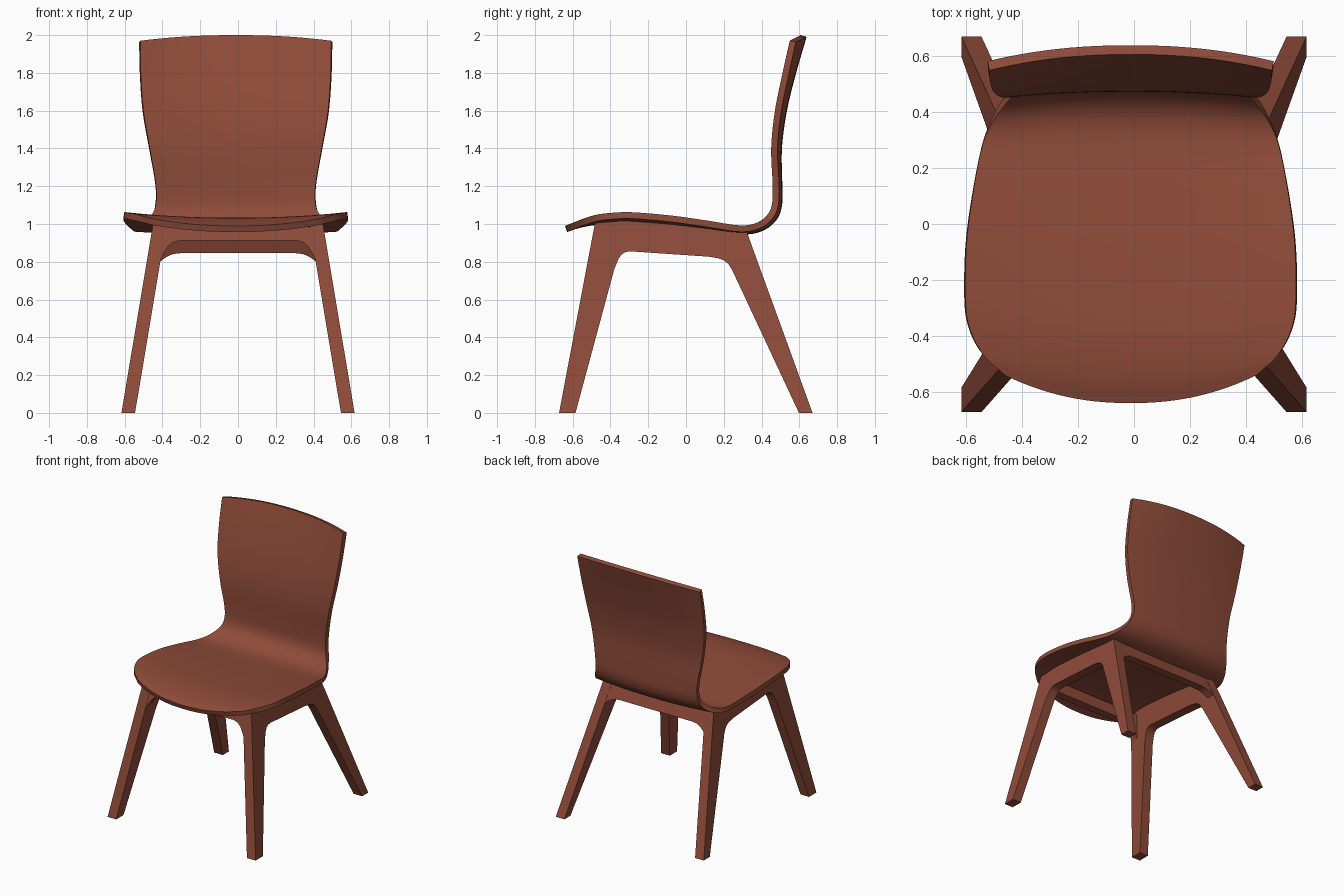
import bpy, bmesh, math
from mathutils import Vector

if "Cube" in bpy.data.objects:
    bpy.data.objects.remove(bpy.data.objects["Cube"])

wood = bpy.data.materials.new("reddish brown wood")
wood.diffuse_color = (0.275, 0.071, 0.041, 1)
wood.use_nodes = True
wood.node_tree.nodes["Principled BSDF"].inputs["Base Color"].default_value = wood.diffuse_color


def make_object(name, verts, faces):
    mesh = bpy.data.meshes.new(name)
    mesh.from_pydata(verts, [], faces)
    mesh.materials.append(wood)
    obj = bpy.data.objects.new(name, mesh)
    bpy.context.collection.objects.link(obj)
    return obj


def finish(obj, angle=30):
    """Apply modifiers and smooth everything but the sharp edges."""
    bpy.ops.object.select_all(action='DESELECT')
    obj.select_set(True)
    bpy.context.view_layer.objects.active = obj
    for m in list(obj.modifiers):
        bpy.ops.object.modifier_apply(modifier=m.name)
    bpy.ops.object.shade_smooth_by_angle(angle=math.radians(angle))


def prism(name, profile, near, far):
    """Extrude a 2D profile between two mapped planes."""
    n = len(profile)
    verts = [near(*p) for p in profile] + [far(*p) for p in profile]
    faces = [list(range(n)), list(range(2 * n - 1, n - 1, -1))]
    faces += [[i, i + n, (i + 1) % n + n, (i + 1) % n] for i in range(n)]
    obj = make_object(name, verts, faces)
    bm = bmesh.new()
    bm.from_mesh(obj.data)
    bmesh.ops.recalc_face_normals(bm, faces=bm.faces)
    bm.to_mesh(obj.data)
    bm.free()
    return obj


def spline(rows, steps):
    """Catmull-Rom through rows of numbers."""
    pts = [Vector(r) for r in rows]
    pts = [2 * pts[0] - pts[1]] + pts + [2 * pts[-1] - pts[-2]]
    out = []
    for k in range(1, len(pts) - 2):
        a, b, c, d = pts[k - 1:k + 3]
        for s in range(steps):
            u = s / steps
            out.append(0.5 * (2 * b + (c - a) * u + (2 * a - 5 * b + 4 * c - d) * u * u
                              + (3 * b - a - 3 * c + d) * u ** 3))
    return out + [pts[-2]]


# Seat and back: one moulded shell
# rows: centre y, centre z, half width, edge shift in y, edge shift in z
rows = [
    (-0.64, 0.990, 0.450, 0.10, 0.040),
    (-0.56, 1.015, 0.525, 0.09, 0.035),
    (-0.46, 1.030, 0.573, 0.08, 0.030),
    (-0.34, 1.032, 0.590, 0.06, 0.030),
    (-0.10, 1.015, 0.587, 0.02, 0.030),
    (0.10, 0.995, 0.565, 0.00, 0.025),
    (0.28, 0.978, 0.530, 0.00, 0.015),
    (0.38, 0.990, 0.490, -0.01, 0.015),
    (0.447, 1.035, 0.448, -0.02, 0.010),
    (0.474, 1.10, 0.424, -0.02, 0.000),
    (0.476, 1.20, 0.422, -0.017, 0.00),
    (0.474, 1.40, 0.455, -0.023, 0.00),
    (0.500, 1.60, 0.488, -0.03, -0.005),
    (0.548, 1.80, 0.502, -0.04, -0.015),
    (0.606, 2.00, 0.505, -0.057, -0.03),
]
COLS = 28
verts, faces = [], []
curve = spline(rows, 6)
for y, z, w, dy, dz in curve:
    for j in range(COLS + 1):
        t = 2 * j / COLS - 1
        bend = abs(t) ** 2.2
        verts.append((-0.012 + w * t, y + dy * bend, z + dz * bend))
for i in range(len(curve) - 1):
    for j in range(COLS):
        a = i * (COLS + 1) + j
        faces.append((a, a + 1, a + COLS + 2, a + COLS + 1))
shell = make_object("seat_and_back_shell", verts, faces)
solid = shell.modifiers.new("thickness", 'SOLIDIFY')
solid.thickness = 0.034
solid.offset = -1
solid.use_even_offset = True
finish(shell, 40)

# Side frames: front leg, side rail and rear leg in one leaning plate
side_profile = [
    (-0.672, 0), (-0.482, 1.005), (-0.30, 1.02), (-0.10, 1.008), (0.0, 0.995),
    (0.20, 0.972), (0.322, 0.958), (0.67, 0), (0.598, 0),
    (0.245, 0.755), (0.225, 0.787), (0.20, 0.808), (0.165, 0.82), (0.12, 0.827),
    (-0.29, 0.855), (-0.32, 0.852), (-0.342, 0.838), (-0.36, 0.81), (-0.38, 0.76),
    (-0.585, 0),
]


def lean(z):
    return 0.617 - 0.167 * z


for name, s in (("right_side_frame", 1), ("left_side_frame", -1)):
    finish(prism(name, side_profile,
                 lambda y, z: (s * lean(z), y, z),
                 lambda y, z: (s * (lean(z) - 0.072), y, z)))


# Cross rails: arched bars between the side frames
def cross_rail(name, top, arch, face_y, depth):
    right = [(0.43, top)] + arch
    profile = right + [(-x, z) for x, z in reversed(right)]
    finish(prism(name, profile,
                 lambda x, z: (x, face_y(z), z),
                 lambda x, z: (x, face_y(z) + depth, z)))


cross_rail("front_rail", 0.985,
           [(0.43, 0.80), (0.411, 0.81), (0.39, 0.85), (0.37, 0.882), (0.345, 0.903), (0.31, 0.912)],
           lambda z: -0.67 + 0.189 * z, 0.06)
cross_rail("rear_rail", 0.95,
           [(0.43, 0.79), (0.41, 0.803), (0.38, 0.825), (0.345, 0.841), (0.30, 0.846)],
           lambda z: 0.668 - 0.363 * z, -0.06)
